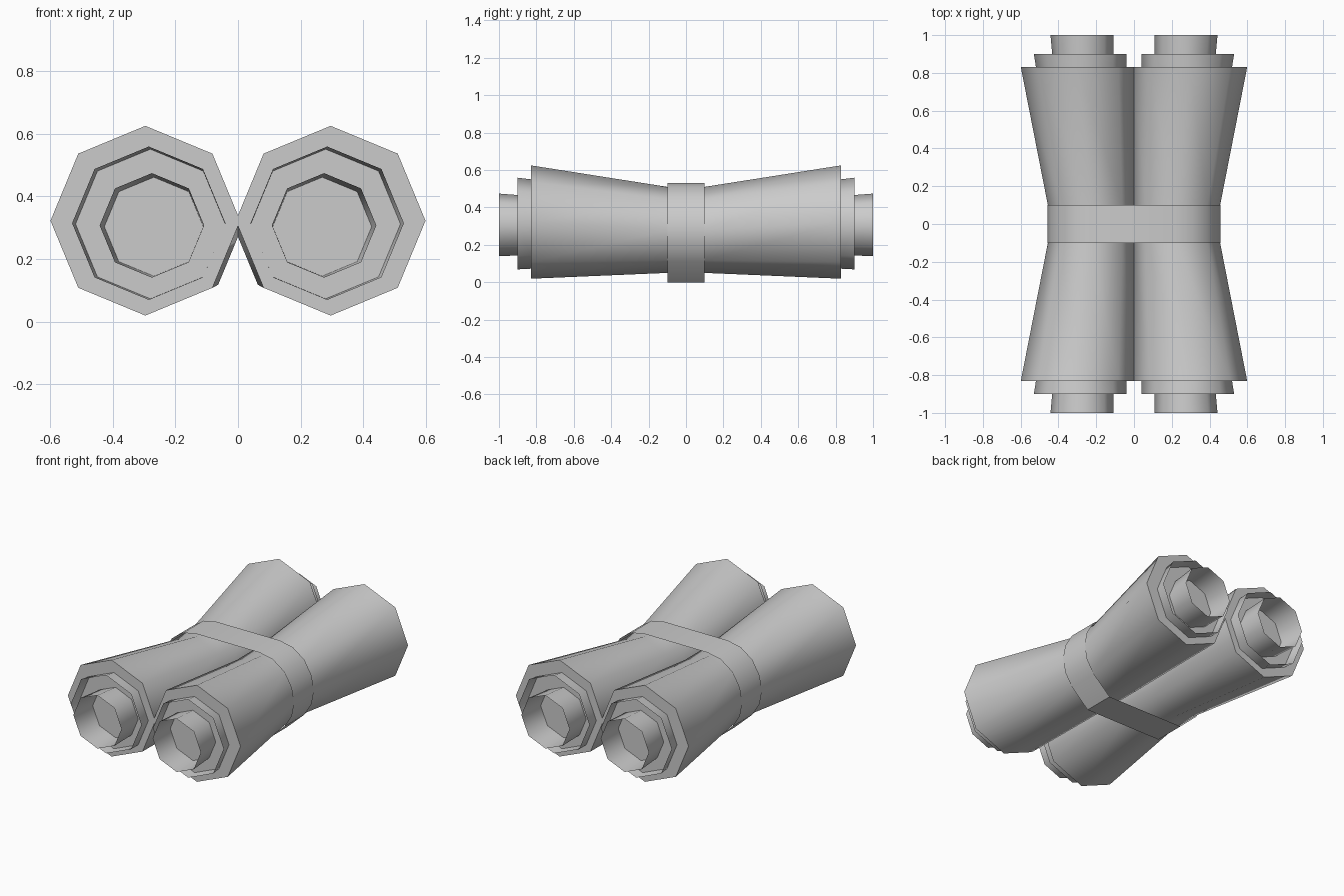
import bpy, math

if "Cube" in bpy.data.objects:
    bpy.data.objects.remove(bpy.data.objects["Cube"])

SIDES = 8


def make_object(name, verts, faces, angle):
    mesh = bpy.data.meshes.new(name)
    mesh.from_pydata(verts, [], faces)
    mesh.update()
    obj = bpy.data.objects.new(name, mesh)
    bpy.context.collection.objects.link(obj)
    bpy.ops.object.select_all(action='DESELECT')
    obj.select_set(True)
    bpy.context.view_layer.objects.active = obj
    bpy.ops.object.mode_set(mode='EDIT')
    bpy.ops.mesh.select_all(action='SELECT')
    bpy.ops.mesh.normals_make_consistent(inside=False)
    bpy.ops.object.mode_set(mode='OBJECT')
    bpy.ops.object.shade_smooth_by_angle(angle=math.radians(angle))
    return obj


def octagon_loft(name, rings, capped):
    """Skin a run of octagons, each given as (x, y, z, radius)."""
    verts, faces = [], []
    for x, y, z, r in rings:
        for i in range(SIDES):
            a = 2 * math.pi * i / SIDES
            verts.append((x + r * math.cos(a), y, z + r * math.sin(a)))
    for k in range(len(rings) - 1):
        for i in range(SIDES):
            j = (i + 1) % SIDES
            a, b = k * SIDES, (k + 1) * SIDES
            faces.append((a + i, a + j, b + j, b + i))
    if capped:
        faces.append(tuple(range(SIDES)))
        last = (len(rings) - 1) * SIDES
        faces.append(tuple(range(last, last + SIDES)))
    return make_object(name, verts, faces, 50)


for sx, side in ((-1, "left"), (1, "right")):
    # Outer roll, pinched where the band holds it
    end = (sx * 0.296, 0.322, 0.303)
    waist = (sx * 0.226, 0.28, 0.23)
    rings = [(x, y, z, r) for y, (x, z, r) in
             ((-0.83, end), (-0.10, waist), (0.10, waist), (0.83, end))]
    octagon_loft(f"{side}_roll", rings, True)

    # Open inner layers standing out of each end
    for sy, tip in ((-1, "front"), (1, "back")):
        octagon_loft(f"{side}_{tip}_middle_layer",
                     [(sx * 0.280, sy * 0.83, 0.3115, 0.239),
                      (sx * 0.285, sy * 0.90, 0.3140, 0.245)], False)
        octagon_loft(f"{side}_{tip}_inner_layer",
                     [(sx * 0.269, sy * 0.83, 0.303, 0.158),
                      (sx * 0.275, sy * 1.00, 0.307, 0.167)], False)

# Thin band wrapped round both rolls
half = [(0.27, 0), (0.39, 0.11), (0.44, 0.19), (0.457, 0.28),
        (0.44, 0.37), (0.39, 0.455), (0.31, 0.512), (0.22, 0.53)]
outline = half + [(-x, z) for x, z in reversed(half)]
n = len(outline)
band_verts = [(x, y, z) for y in (-0.10, 0.10) for x, z in outline]
band_faces = [(i, (i + 1) % n, (i + 1) % n + n, i + n) for i in range(n)]
make_object("band", band_verts, band_faces, 40)
